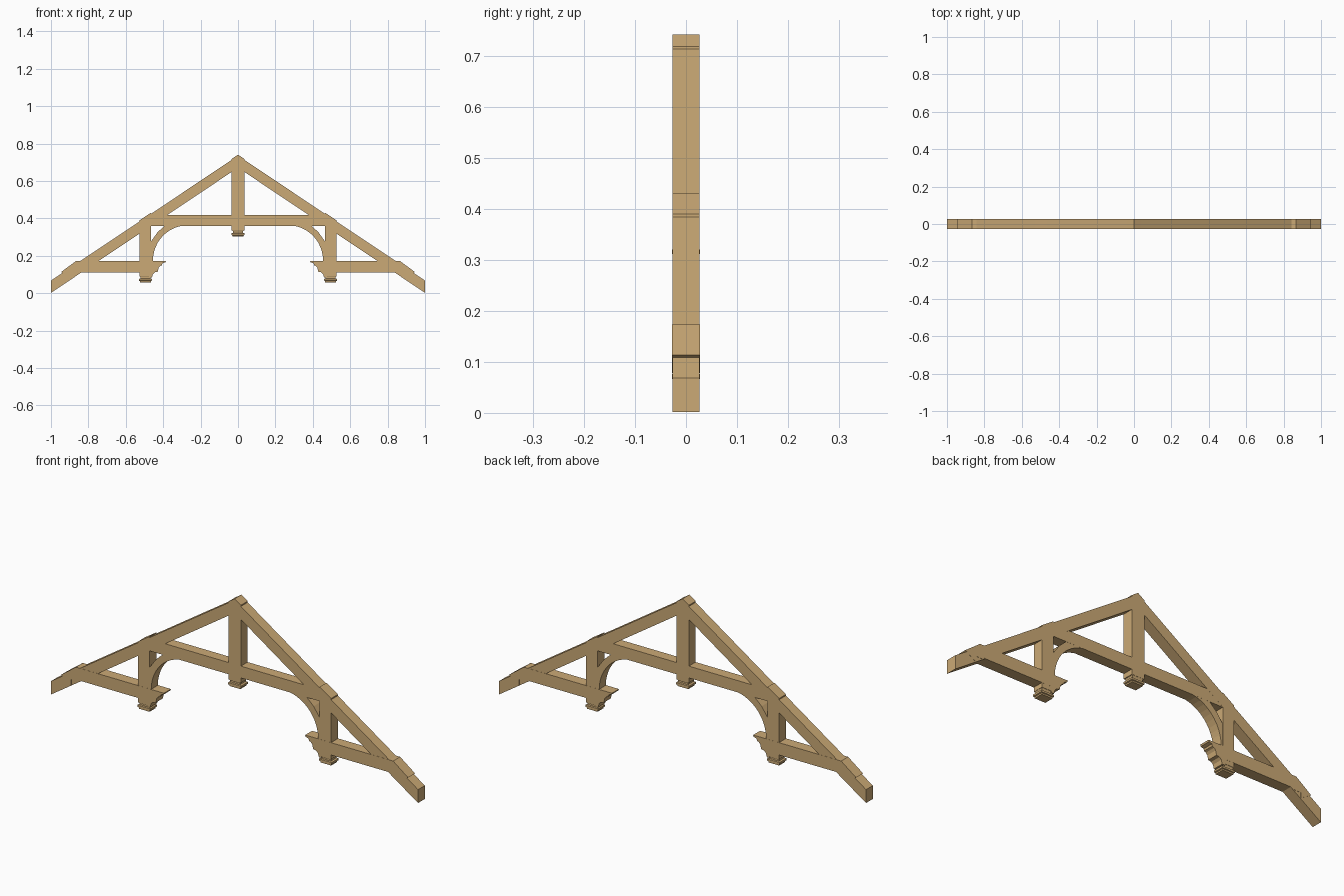
import bpy, bmesh, math

if "Cube" in bpy.data.objects:
    bpy.data.objects.remove(bpy.data.objects["Cube"])

wood = bpy.data.materials.new("tan_wood")
wood.diffuse_color = (0.60, 0.40, 0.18, 1)
wood.use_nodes = True
wood.node_tree.nodes["Principled BSDF"].inputs["Base Color"].default_value = wood.diffuse_color


def finish(name, bm, mirror):
    bmesh.ops.recalc_face_normals(bm, faces=bm.faces)
    me = bpy.data.meshes.new(name)
    bm.to_mesh(me)
    bm.free()
    me.materials.append(wood)
    ob = bpy.data.objects.new(name, me)
    bpy.context.collection.objects.link(ob)
    if mirror:
        mod = ob.modifiers.new("mirror", 'MIRROR')
        mod.use_mirror_merge = False
    return ob


def plank(name, pts, half, mirror=True):
    """Extrude an x-z outline through y, from -half to half."""
    bm = bmesh.new()
    front = bm.faces.new([bm.verts.new((x, -half, z)) for x, z in pts])
    ext = bmesh.ops.extrude_face_region(bm, geom=[front])
    for v in ext["geom"]:
        if isinstance(v, bmesh.types.BMVert):
            v.co.y = half
    return finish(name, bm, mirror)


def pendant(name, cx, profile, mirror=True):
    """Square-section turned drop: profile is (half x, half y, z)."""
    bm = bmesh.new()
    rings = [[bm.verts.new((cx + sx * hx, sy * hy, z))
              for sx, sy in ((-1, -1), (1, -1), (1, 1), (-1, 1))]
             for hx, hy, z in profile]
    for a, b in zip(rings, rings[1:]):
        for i in range(4):
            j = (i + 1) % 4
            bm.faces.new((a[i], a[j], b[j], b[i]))
    bm.faces.new(rings[0])
    bm.faces.new(rings[-1])
    return finish(name, bm, mirror)


# sloping rafters with vertical cut tails
plank("rafter", [(0, 0.735), (1, 0.068), (1, 0.002), (0, 0.671)], 0.0264)

# king post with pointed head
plank("king_post", [(-0.034, 0.335), (0.034, 0.335), (0.034, 0.718),
                    (0, 0.741), (-0.034, 0.718)], 0.0268, False)

# queen posts with sloping heads
PX = 0.495
plank("queen_post", [(PX - 0.031, 0.09), (PX + 0.031, 0.09),
                     (PX + 0.031, 0.39), (PX - 0.031, 0.431)], 0.0267)

# collar beam
plank("collar_beam", [(-0.51, 0.36), (0.51, 0.36), (0.51, 0.39),
                      (0.468, 0.418), (-0.468, 0.418), (-0.51, 0.39)],
      0.0262, False)

# hammer beam with moulded inner end and sloped outer end
plank("hammer_beam", [(0.385, 0.173), (0.388, 0.165), (0.404, 0.160),
                      (0.406, 0.150), (0.416, 0.146), (0.424, 0.136),
                      (0.429, 0.115), (0.445, 0.112), (0.455, 0.102),
                      (0.460, 0.083), (0.475, 0.083), (0.475, 0.112),
                      (0.845, 0.112), (0.85, 0.105), (0.89, 0.105),
                      (0.89, 0.078), (0.946, 0.113), (0.865, 0.173)], 0.0272)

# curved brace: arched inner edge, straight outer edge
arc = [(0.27 + 0.185 * math.sin(a), 0.173 + 0.19 * math.cos(a))
       for a in (math.pi / 2 * i / 12 for i in range(13))]
plank("arched_brace", arc + [(0.475, 0.173), (0.475, 0.268), (0.462, 0.281),
                             (0.43, 0.326), (0.39, 0.363)], 0.0258)

# pendant drops under the posts
def drop(z):
    return [(0.031, 0.0266, z + 0.05), (0.031, 0.0266, z + 0.034),
            (0.027, 0.023, z + 0.028), (0.027, 0.023, z + 0.021),
            (0.035, 0.0274, z + 0.018), (0.035, 0.0274, z + 0.009),
            (0.029, 0.023, z + 0.007), (0.029, 0.023, z)]


pendant("queen_post_drop", PX, drop(0.058))
pendant("king_post_drop", 0, drop(0.302), False)
